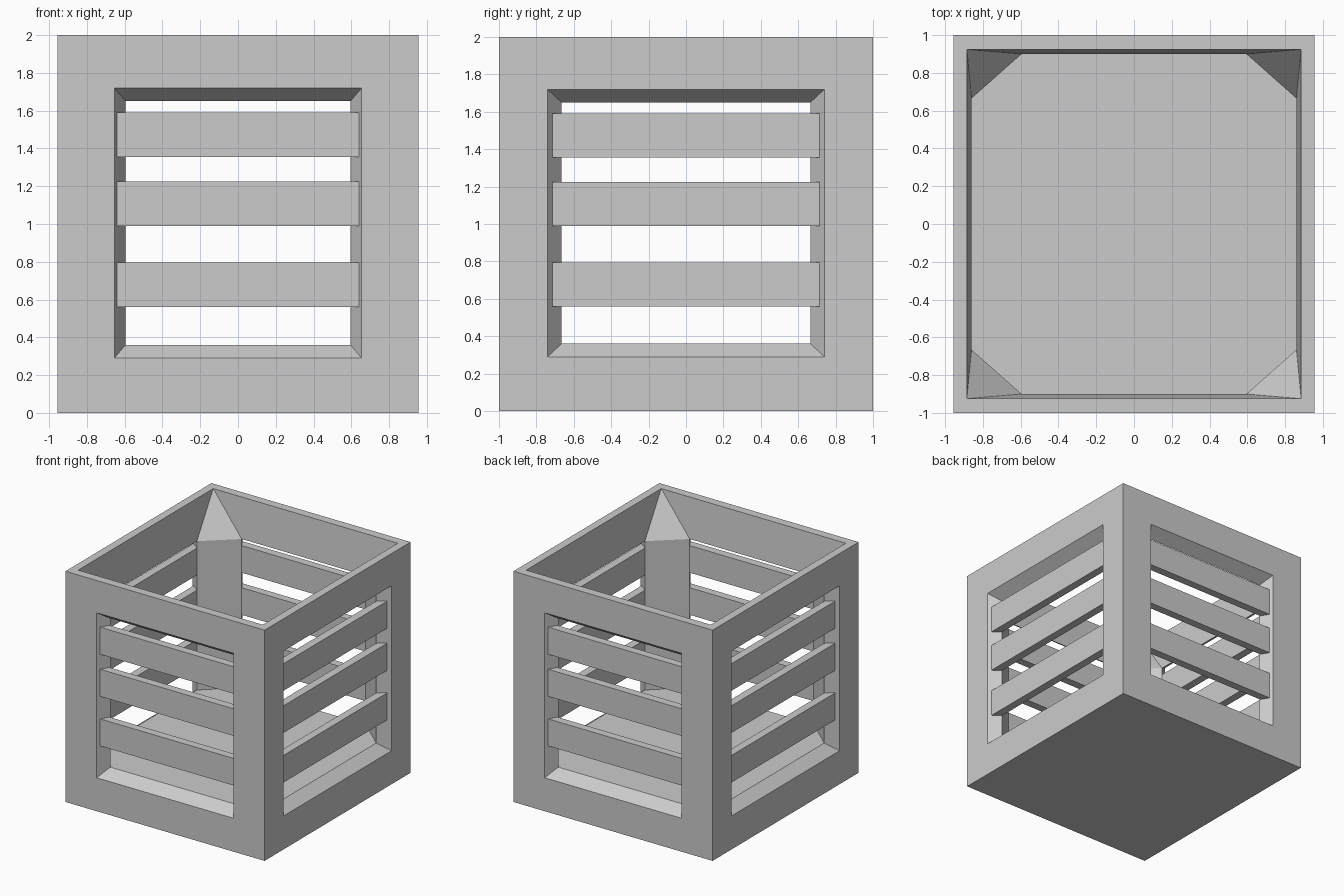
import bpy
import bmesh
from mathutils import Vector

cube = bpy.data.objects.get("Cube")
if cube:
    bpy.data.objects.remove(cube, do_unlink=True)

# Single plain grey
grey = bpy.data.materials.new("plain_grey")
grey.use_nodes = True
color = (0.6, 0.6, 0.6, 1)
grey.diffuse_color = color
grey.node_tree.nodes["Principled BSDF"].inputs["Base Color"].default_value = color

HEIGHT = 2.0
OUT_LOW, OUT_HIGH = 0.29, 1.72     # opening at the outer surface
IN_LOW, IN_HIGH = 0.36, 1.65       # opening at the inner surface
SLATS = [(0.56, 0.795), (0.99, 1.225), (1.355, 1.59)]

# Half sizes and opening half widths for each pair of walls
END = dict(outer=(1.0, 0.955), rim=(0.925, 0.885), inner=0.90,
           hole_out=0.655, hole_in=0.595, slat=0.64, slat_face=0.975)
SIDE = dict(outer=(0.955, 1.0), rim=(0.885, 0.925), inner=0.86,
            hole_out=0.74, hole_in=0.665, slat=0.715, slat_face=0.93)
WALLS = [("front", (0, -1), END), ("left", (1, 0), SIDE),
         ("back", (0, 1), END), ("right", (-1, 0), SIDE)]


def finish(bm, name):
    bmesh.ops.remove_doubles(bm, verts=bm.verts, dist=0.0005)
    bmesh.ops.recalc_face_normals(bm, faces=bm.faces)
    mesh = bpy.data.meshes.new(name)
    bm.to_mesh(mesh)
    bm.free()
    mesh.materials.append(grey)
    obj = bpy.data.objects.new(name, mesh)
    bpy.context.collection.objects.link(obj)
    return obj


def add_face(bm, points):
    bm.faces.new([bm.verts.new(p) for p in points])


def wall_mapper(direction):
    """Turn (across, outward, height) on a wall into a position."""
    n = Vector((*direction, 0))
    t = Vector((-direction[1], direction[0], 0))
    return lambda across, out, z: t * across + n * out + Vector((0, 0, z))


def rectangle(at, half, out, low, high):
    return [at(-half, out, low), at(half, out, low),
            at(half, out, high), at(-half, out, high)]


# Crate body: four framed walls with splayed openings
bm = bmesh.new()
inner_loops, rim_corners, base = [], [], []
for name, direction, w in WALLS:
    at = wall_mapper(direction)
    out, half = w["outer"]
    rim_out, rim_half = w["rim"]
    outside = rectangle(at, half, out, 0, HEIGHT)
    hole = rectangle(at, w["hole_out"], out, OUT_LOW, OUT_HIGH)
    inside = rectangle(at, w["hole_in"], w["inner"], IN_LOW, IN_HIGH)
    rim = [at(-rim_half, rim_out, HEIGHT), at(rim_half, rim_out, HEIGHT)]
    for i in range(4):
        j = (i + 1) % 4
        add_face(bm, [outside[i], outside[j], hole[j], hole[i]])
        add_face(bm, [hole[i], hole[j], inside[j], inside[i]])
    add_face(bm, [outside[3], outside[2], rim[1], rim[0]])
    add_face(bm, [inside[3], inside[2], rim[1], rim[0]])
    inner_loops.append(inside)
    rim_corners.append(rim[1])
    base.append(outside[0])

# Chamfered corner posts tapering up to the rim
for i in range(4):
    a, b = inner_loops[i], inner_loops[(i + 1) % 4]
    add_face(bm, [a[1], b[0], b[3], a[2]])
    add_face(bm, [a[2], b[3], rim_corners[i]])

# Raised inner floor and flat underside
add_face(bm, [p for loop in inner_loops for p in loop[:2]])
add_face(bm, base)
finish(bm, "crate_frame")

# Three horizontal slats in each opening
for name, direction, w in WALLS:
    at = wall_mapper(direction)
    for number, (low, high) in enumerate(SLATS, 1):
        bm = bmesh.new()
        near = rectangle(at, w["slat"], w["slat_face"], low, high)
        far = rectangle(at, w["slat"], w["slat_face"] - 0.07, low, high)
        add_face(bm, near)
        add_face(bm, far)
        for i in range(4):
            j = (i + 1) % 4
            add_face(bm, [near[i], near[j], far[j], far[i]])
        finish(bm, f"{name}_slat_{number}")
